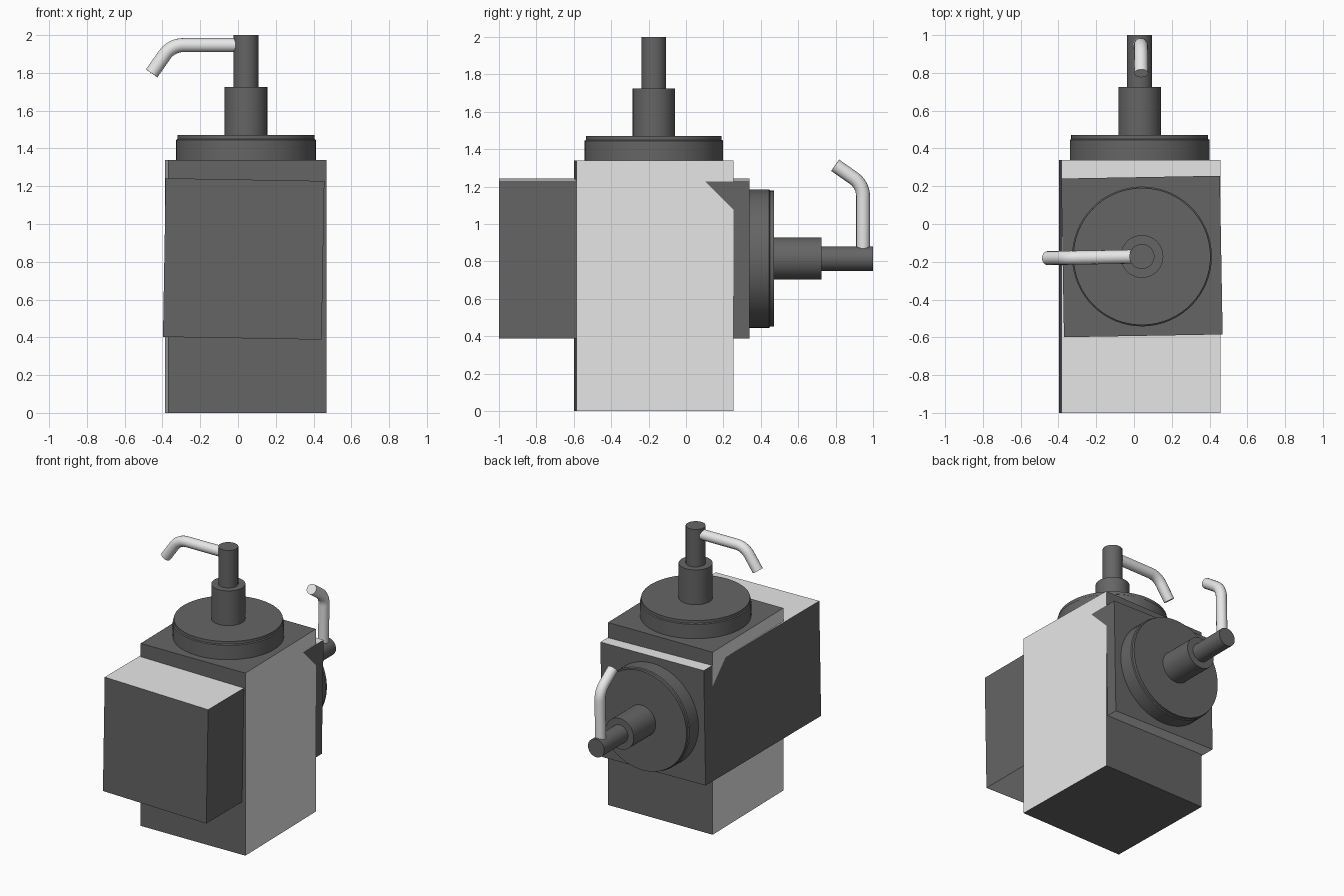
import bpy, bmesh, math
from mathutils import Matrix, Vector

if "Cube" in bpy.data.objects:
    bpy.data.objects.remove(bpy.data.objects["Cube"], do_unlink=True)


def material(name, v):
    m = bpy.data.materials.new(name)
    m.use_nodes = True
    m.diffuse_color = (v, v, v, 1)
    m.node_tree.nodes["Principled BSDF"].inputs["Base Color"].default_value = (v, v, v, 1)
    return m


DARK = material("dark grey", 0.13)
LIGHT = material("light grey", 0.8)


def add_object(name, mesh, mats, matrix, smooth=True):
    ob = bpy.data.objects.new(name, mesh)
    bpy.context.collection.objects.link(ob)
    for m in mats:
        mesh.materials.append(m)
    ob.matrix_world = matrix
    if smooth:
        bpy.ops.object.select_all(action='DESELECT')
        ob.select_set(True)
        bpy.context.view_layer.objects.active = ob
        bpy.ops.object.shade_smooth_by_angle(angle=math.radians(30))
    return ob


def box_body(name, side, height, matrix):
    # Square container: two opposite sides light, the rest dark
    bm = bmesh.new()
    bmesh.ops.create_cube(bm, size=1)
    bmesh.ops.scale(bm, vec=(side, side, height), verts=bm.verts)
    bmesh.ops.translate(bm, vec=(0, 0, height / 2), verts=bm.verts)
    bm.normal_update()
    for f in bm.faces:
        f.material_index = 1 if abs(f.normal.x) > 0.5 else 0
    mesh = bpy.data.meshes.new(name)
    bm.to_mesh(mesh)
    bm.free()
    add_object(name, mesh, [DARK, LIGHT], matrix, smooth=False)


def turned(name, profile, matrix, steps=64):
    # Closed solid of revolution from (radius, height) pairs
    bm = bmesh.new()
    rings = []
    for r, z in profile:
        rings.append([bm.verts.new((r * math.cos(2 * math.pi * i / steps),
                                    r * math.sin(2 * math.pi * i / steps), z))
                      for i in range(steps)])
    for a, b in zip(rings, rings[1:]):
        for i in range(steps):
            j = (i + 1) % steps
            bm.faces.new((a[i], a[j], b[j], b[i]))
    bm.faces.new(rings[0][::-1])
    bm.faces.new(rings[-1])
    mesh = bpy.data.meshes.new(name)
    bm.to_mesh(mesh)
    bm.free()
    add_object(name, mesh, [DARK], matrix)


def spout(name, matrix):
    # Straight tube, a rounded bend, then a short sloping tip
    z, start, radius, bend, tip = 1.947, -0.332, 0.12, math.radians(55), 0.12
    pts = [Vector((-0.03, 0, z))]
    for i in range(9):
        a = bend * i / 8
        pts.append(Vector((start - radius * math.sin(a), 0, z - radius * (1 - math.cos(a)))))
    pts.append(pts[-1] + tip * Vector((-math.cos(bend), 0, -math.sin(bend))))
    curve = bpy.data.curves.new(name + "_path", 'CURVE')
    curve.dimensions = '3D'
    curve.bevel_depth = 0.037
    curve.bevel_resolution = 6
    curve.use_fill_caps = True
    line = curve.splines.new('POLY')
    line.points.add(len(pts) - 1)
    for p, co in zip(line.points, pts):
        p.co = (*co, 1)
    temp = bpy.data.objects.new(name + "_path", curve)
    mesh = bpy.data.meshes.new_from_object(temp)
    bpy.data.objects.remove(temp)
    bpy.data.curves.remove(curve)
    mesh.materials.clear()
    add_object(name, mesh, [LIGHT], matrix)


def dispenser(prefix, matrix):
    box_body(prefix + "_body", 0.84, 1.34, matrix)
    turned(prefix + "_cap", [(0.37, 1.335), (0.37, 1.445), (0.363, 1.45), (0.363, 1.47)], matrix)
    turned(prefix + "_collar", [(0.113, 1.46), (0.113, 1.725)], matrix)
    turned(prefix + "_plunger", [(0.066, 1.72), (0.066, 2.0)], matrix)
    spout(prefix + "_spout", matrix)


# Upright dispenser, turned very slightly
turn = math.radians(1)
dispenser("upright", Matrix.Translation((0.042, -0.172, 0)) @ Matrix.Rotation(turn, 4, 'Z'))

# Lying dispenser: pump points backwards, spout points up
s, c = math.sin(turn), math.cos(turn)
lying = Matrix(((-s, -c, 0, 0.030),
                (0, 0, 1, -1.0),
                (-c, s, 0, 0.815),
                (0, 0, 0, 1)))
dispenser("lying", lying)
